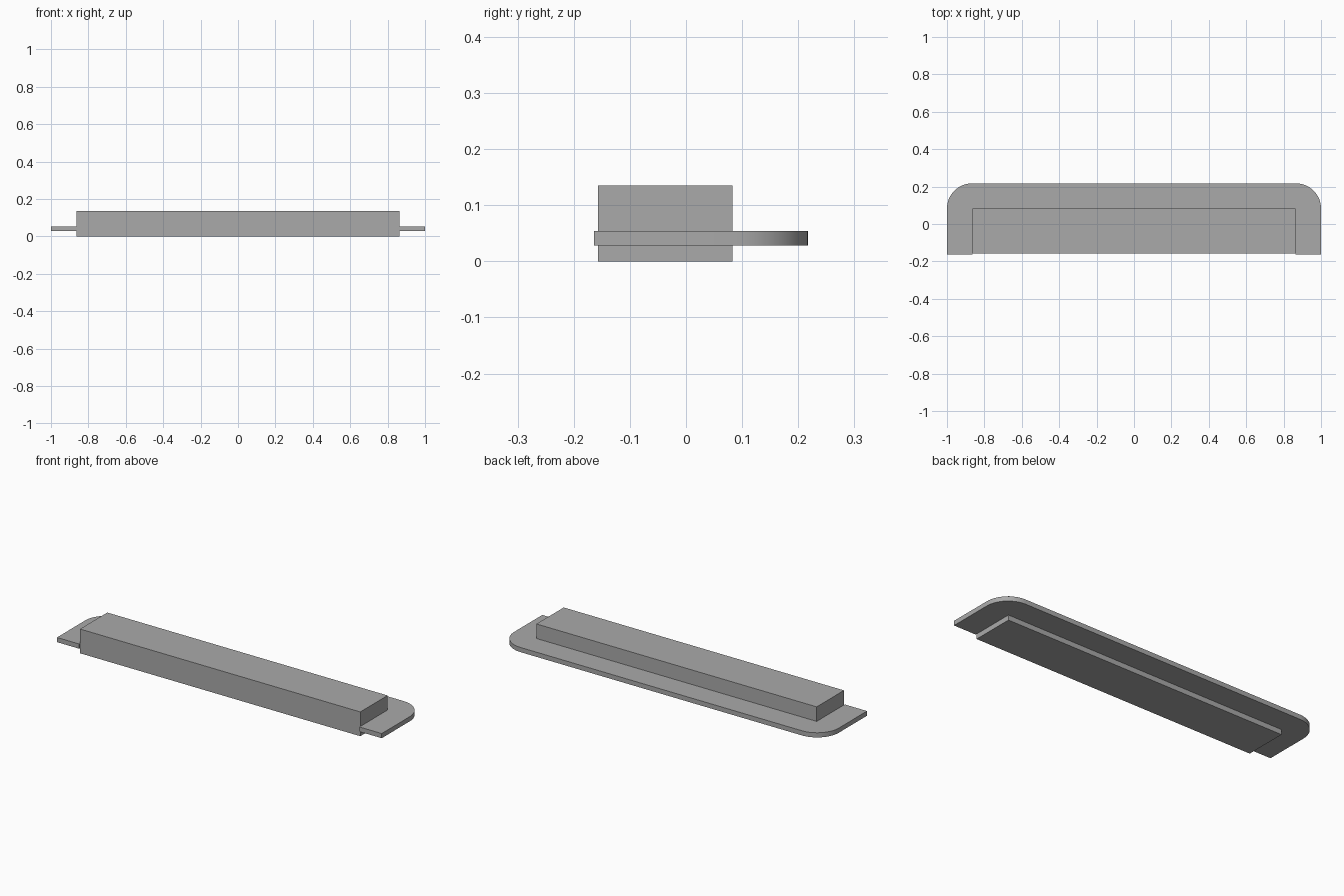
import bpy
import bmesh
from math import sin, cos, pi

cube = bpy.data.objects.get("Cube")
if cube:
    bpy.data.objects.remove(cube, do_unlink=True)

grey = bpy.data.materials.new("plain_grey")
grey.use_nodes = True
colour = (0.4, 0.4, 0.4, 1)
grey.diffuse_color = colour
grey.node_tree.nodes["Principled BSDF"].inputs["Base Color"].default_value = colour


def extrude_outline(name, outline, bottom, top):
    """Make a solid by raising a flat outline from bottom to top."""
    bm = bmesh.new()
    face = bm.faces.new([bm.verts.new((x, y, bottom)) for x, y in outline])
    result = bmesh.ops.extrude_face_region(bm, geom=[face])
    raised = [v for v in result["geom"] if isinstance(v, bmesh.types.BMVert)]
    bmesh.ops.translate(bm, vec=(0, 0, top - bottom), verts=raised)
    bmesh.ops.recalc_face_normals(bm, faces=bm.faces)
    mesh = bpy.data.meshes.new(name)
    bm.to_mesh(mesh)
    bm.free()
    mesh.materials.append(grey)
    obj = bpy.data.objects.new(name, mesh)
    bpy.context.collection.objects.link(obj)
    return obj


# Main bar
half, front, back = 0.863, -0.157, 0.083
extrude_outline("main_bar", [(-half, front), (half, front), (half, back), (-half, back)], 0, 0.135)

# Flange behind and beside the bar, with rounded back corners;
# its tabs stand slightly proud of the bar, whose front stays clear
radius, steps, tab_front = 0.134, 16, -0.164
arc = [(1 - radius + radius * cos(a), back + radius * sin(a))
       for a in (pi / 2 * i / steps for i in range(steps + 1))]
right_side = [(half, front), (half, tab_front), (1, tab_front)] + arc
left_side = [(-x, y) for x, y in reversed(right_side)]
flange = extrude_outline("flange", right_side + left_side, 0.028, 0.054)

# Smooth the rounded corners, keep the rims sharp
bpy.ops.object.select_all(action="DESELECT")
flange.select_set(True)
bpy.context.view_layer.objects.active = flange
bpy.ops.object.shade_smooth_by_angle()
